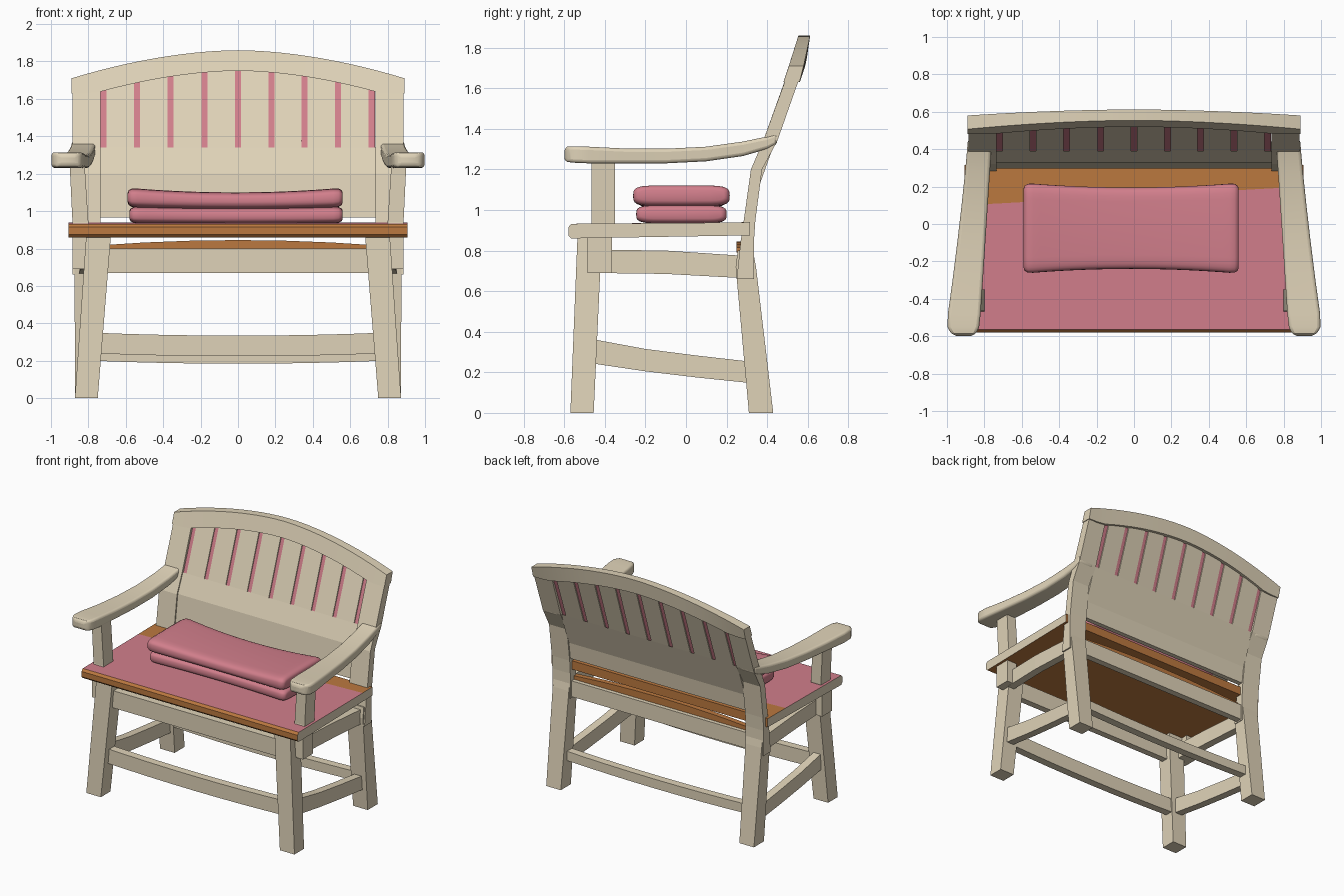
import bpy, bmesh, math
from mathutils import Vector

if "Cube" in bpy.data.objects:
    bpy.data.objects.remove(bpy.data.objects["Cube"])


def material(name, rgb):
    m = bpy.data.materials.new(name)
    m.diffuse_color = (*rgb, 1)
    m.use_nodes = True
    m.node_tree.nodes["Principled BSDF"].inputs["Base Color"].default_value = m.diffuse_color
    return m


CREAM = material("cream paint", (0.74, 0.65, 0.48))
PINK = material("dusty pink", (0.64, 0.21, 0.26))
BROWN = material("orange brown wood", (0.50, 0.19, 0.05))


def loft(name, rings, mat, bevel=0.0, mirror=False, smooth=False):
    """Skin a list of equal-length point rings and cap both ends."""
    bm = bmesh.new()
    vs = [[bm.verts.new(p) for p in ring] for ring in rings]
    n = len(vs[0])
    for a, b in zip(vs, vs[1:]):
        for i in range(n):
            j = (i + 1) % n
            bm.faces.new((a[i], a[j], b[j], b[i]))
    bm.faces.new(vs[0])
    bm.faces.new(vs[-1][::-1])
    bmesh.ops.recalc_face_normals(bm, faces=bm.faces)
    me = bpy.data.meshes.new(name)
    bm.to_mesh(me)
    bm.free()
    me.materials.append(mat)
    ob = bpy.data.objects.new(name, me)
    bpy.context.collection.objects.link(ob)
    if mirror:
        ob.modifiers.new("mirror", "MIRROR").use_bisect_axis[0] = False
    if bevel:
        b = ob.modifiers.new("bevel", "BEVEL")
        b.width, b.segments = bevel, 3 if smooth else 1
        b.angle_limit = math.radians(40)
    if smooth:
        bpy.ops.object.select_all(action='DESELECT')
        ob.select_set(True)
        bpy.context.view_layer.objects.active = ob
        bpy.ops.object.shade_smooth_by_angle(angle=math.radians(40))
    return ob


def rect_z(x0, x1, y0, y1, z):
    return [(x0, y0, z), (x1, y0, z), (x1, y1, z), (x0, y1, z)]


def rect_x(x, y0, y1, z0, z1):
    return [(x, y0, z0), (x, y1, z0), (x, y1, z1), (x, y0, z1)]


def rect_y(y, x0, x1, z0, z1):
    return [(x0, y, z0), (x1, y, z0), (x1, y, z1), (x0, y, z1)]


# curve of the back: height, front y, back y
BACK = [(0.66, 0.25, 0.335), (0.85, 0.27, 0.335), (0.95, 0.285, 0.342), (1.2, 0.32, 0.375),
        (1.34, 0.38, 0.45), (1.64, 0.492, 0.56), (1.71, 0.515, 0.58), (1.86, 0.562, 0.606)]


def back_y(z):
    for a, b in zip(BACK, BACK[1:]):
        if z <= b[0] or b is BACK[-1]:
            t = (z - a[0]) / (b[0] - a[0])
            return a[1] + t * (b[1] - a[1]), a[2] + t * (b[2] - a[2])


def rail_top(x):
    return 1.86 - 0.15 * (abs(x) / 0.89) ** 1.8


def rail_low(x):
    return 1.75 - 0.11 * (abs(x) / 0.73) ** 1.8


def back_strip(name, x0, x1, z0, top, mat, inset=0.0, mirror=False):
    """Board that follows the curve of the back, with a sloped top end."""
    rings = []
    levels = [z0] + [b[0] for b in BACK if z0 < b[0] < 1.55] + [None]
    for z in levels:
        ring = []
        for x, side in ((x0, 0), (x1, 0), (x1, 1), (x0, 1)):
            zz = top(x) if z is None else z
            y = back_y(zz)[side] + (inset if side == 0 else -inset)
            ring.append((x, y, zz))
        rings.append(ring)
    return loft(name, rings, mat, mirror=mirror)


# back posts, lower board, slats and the pink strips between them
back_strip("back_post", 0.735, 0.885, 0.66, lambda x: rail_top(x) - 0.005, CREAM, mirror=True)
GAPS = [-0.72, -0.54, -0.36, -0.18, 0.0, 0.18, 0.355, 0.535, 0.715]
back_strip("back_lower_board", -0.74, 0.74, 0.965, lambda x: 1.09, CREAM, 0.01)
for a, b in zip(GAPS, GAPS[1:]):
    back_strip("back_slat", a + 0.016, b - 0.016, 1.08, lambda x: rail_low(x) + 0.02, CREAM, 0.01)
for g in GAPS:
    back_strip("back_gap_strip", g - 0.017, g + 0.017, 1.085, lambda x: rail_low(x) + 0.02, PINK, 0.018)

# arched top rail
rings = []
for i in range(25):
    x = -0.89 + 1.78 * i / 24
    lo, hi = (rail_low(x) if abs(x) < 0.75 else 1.63), rail_top(x)
    bow = 0.006 * (1 - (x / 0.89) ** 2)
    (f0, b0), (f1, b1) = back_y(lo), back_y(hi)
    rings.append([(x, f0 - 0.008, lo), (x, b0 + 0.003 + bow, lo), (x, b1 + bow, hi), (x, f1 - 0.008, hi)])
loft("back_top_rail", rings, CREAM, smooth=True)

# seat slab: pink top, brown rear strip, front and underside, cream ends
rings = []
for x, split in ((-0.905, 0.10), (0.905, 0.20)):
    prof = [(-0.565, 0.86), (-0.58, 0.875), (-0.58, 0.915), (-0.565, 0.932),
            (split, 0.938), (0.315, 0.94), (0.315, 0.875)]
    rings.append([(x, y, z) for y, z in prof])
seat = loft("seat", rings, PINK)
seat.data.materials.append(BROWN)
seat.data.materials.append(CREAM)
for p in seat.data.polygons:
    if abs(p.normal.x) > 0.8:
        p.material_index = 2
    elif p.normal.z < 0.9 or p.center.y > 0.2:
        p.material_index = 1

# brown arched rail under the rear of the seat
loft("seat_rear_rail", [rect_x(x, 0.25, 0.29, 0.79, 0.845 - 0.025 * (x / 0.7) ** 2)
                        for x in (-0.75, -0.5, -0.25, 0, 0.25, 0.5, 0.75)], BROWN)

# legs
loft("front_leg", [rect_z(0.75, 0.872, -0.57, -0.455, 0),
                   rect_z(0.68, 0.812, -0.535, -0.415, 0.865)], CREAM, mirror=True)
loft("back_leg", [rect_z(0.748, 0.87, 0.31, 0.43, 0),
                  rect_z(0.74, 0.875, 0.245, 0.345, 0.72),
                  rect_z(0.74, 0.875, 0.255, 0.33, 0.80)], CREAM, mirror=True)

# aprons under the seat
loft("front_apron", [rect_x(-0.74, -0.51, -0.46, 0.67, 0.80),
                     rect_x(0.74, -0.51, -0.46, 0.67, 0.80)], CREAM)
loft("back_apron", [rect_x(-0.76, 0.27, 0.32, 0.67, 0.79),
                    rect_x(0.76, 0.27, 0.32, 0.67, 0.79)], CREAM)
loft("side_apron", [rect_y(-0.47, 0.77, 0.83, 0.69, 0.805), rect_y(-0.1, 0.785, 0.845, 0.685, 0.80),
                    rect_y(0.27, 0.79, 0.85, 0.665, 0.775)], CREAM, mirror=True)

# bowed stretchers near the floor
for name, y, z0, z1 in (("front_stretcher", -0.48, 0.24, 0.35), ("back_stretcher", 0.33, 0.20, 0.27)):
    rings = []
    for i in range(9):
        x = -0.78 + 1.56 * i / 8
        sag = 0.016 * (1 - (x / 0.78) ** 2)
        rings.append(rect_x(x, y - 0.03, y + 0.03, z0 - sag, z1 - sag))
    loft(name, rings, CREAM)
loft("side_stretcher", [rect_y(-0.47, 0.76, 0.82, 0.245, 0.365), rect_y(-0.2, 0.765, 0.825, 0.205, 0.315),
                        rect_y(0.05, 0.77, 0.83, 0.175, 0.283), rect_y(0.34, 0.775, 0.835, 0.145, 0.25)],
     CREAM, mirror=True)

# arm posts, running down past the seat edge
loft("arm_post", [rect_z(0.80, 0.885, -0.485, -0.365, 0.69), rect_z(0.80, 0.885, -0.485, -0.365, 0.86),
                  rect_z(0.80, 0.885, -0.465, -0.35, 0.94), rect_z(0.82, 0.90, -0.465, -0.35, 1.25)],
     CREAM, mirror=True)

# arm rests: y, inner x, outer x, bottom z, top z
ARM = [(-0.60, 0.875, 0.945, 1.243, 1.303), (-0.585, 0.842, 0.98, 1.237, 1.312),
       (-0.55, 0.828, 0.997, 1.233, 1.314), (-0.48, 0.82, 0.995, 1.23, 1.312),
       (-0.3, 0.808, 0.97, 1.23, 1.303), (-0.1, 0.795, 0.945, 1.23, 1.302),
       (0.1, 0.782, 0.922, 1.24, 1.312), (0.28, 0.77, 0.903, 1.266, 1.337),
       (0.40, 0.762, 0.892, 1.30, 1.362), (0.45, 0.76, 0.89, 1.325, 1.378)]
loft("arm_rest", [rect_y(*a) for a in ARM], CREAM, bevel=0.02, mirror=True, smooth=True)


# seat cushions: pillowed boxes, pinched in the middle
def cushion(name, x0, x1, y0, y1, z0, z1, saddle):
    cx, cy, cz = (x0 + x1) / 2, (y0 + y1) / 2, (z0 + z1) / 2
    hx, hy, hz = (x1 - x0) / 2, (y1 - y0) / 2, (z1 - z0) / 2
    rings = []
    n = 20
    for i in range(n + 1):
        t = -math.cos(math.pi * i / n)
        t = math.copysign(abs(t) ** 0.8, t)
        end = max(0.0, (abs(t) - 0.93) / 0.07)
        s = math.sqrt(max(0.0, 1 - end * end)) * 0.5 + 0.5
        waist = (1 - t * t)
        ring = []
        for k in range(28):
            a = 2 * math.pi * k / 28
            c, d = math.cos(a), math.sin(a)
            u = math.copysign(abs(c) ** 0.28, c)
            v = math.copysign(abs(d) ** 0.6, d)
            y = cy + u * (hy - 0.025 * waist - (1 - s) * 0.06)
            z = cz + v * hz * s - saddle * waist * (1 if v > 0 else 0.4)
            ring.append((cx + t * hx, y, z))
        rings.append(ring)
    loft(name, rings, PINK, smooth=True)


cushion("lower_cushion", -0.58, 0.56, -0.25, 0.205, 0.935, 1.025, 0.008)
cushion("upper_cushion", -0.59, 0.56, -0.265, 0.22, 1.02, 1.125, 0.025)
